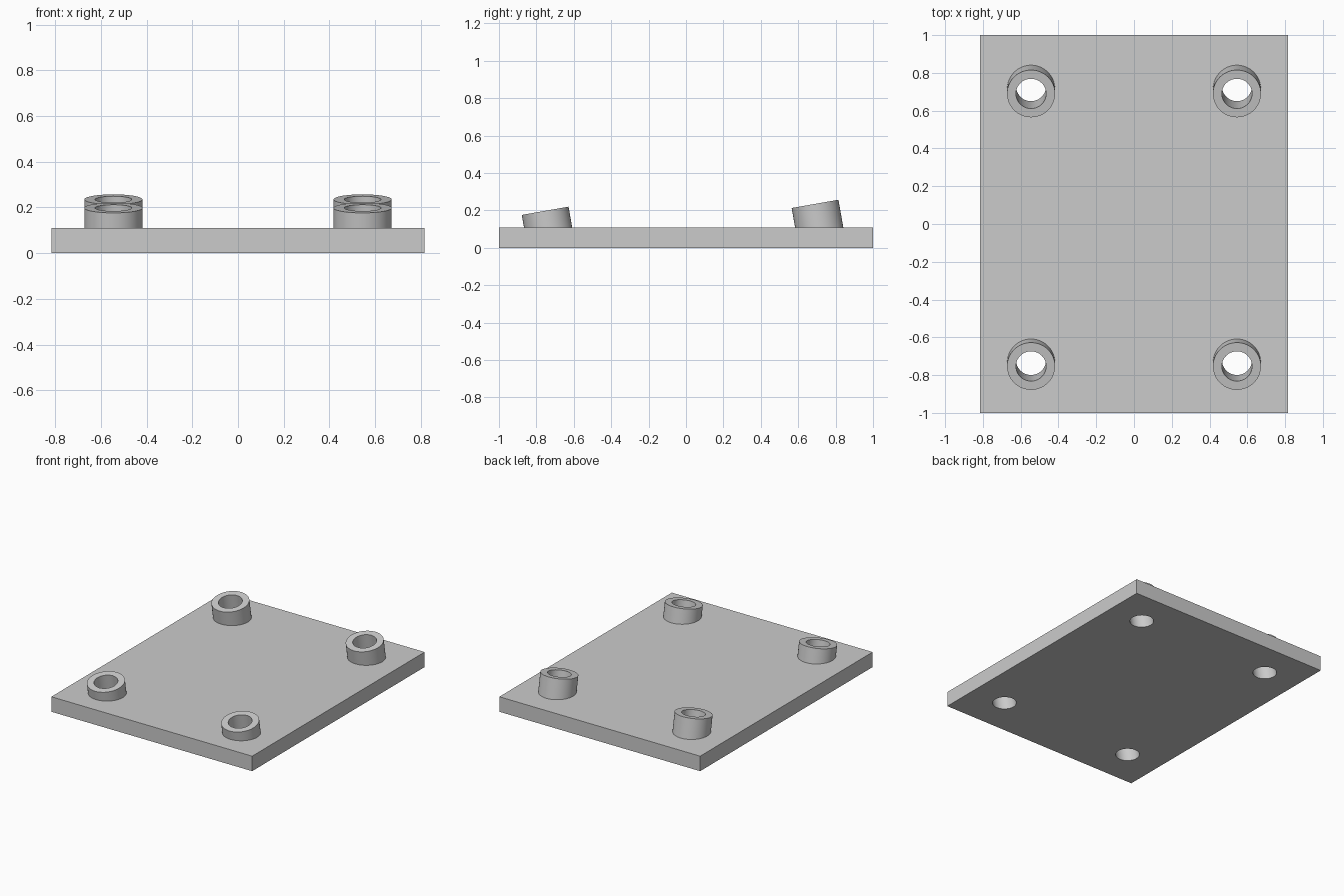
import bpy
import math
from mathutils import Matrix, Vector

if "Cube" in bpy.data.objects:
    bpy.data.objects.remove(bpy.data.objects["Cube"], do_unlink=True)

WIDTH, LENGTH, THICK = 1.63, 2.0, 0.11
TILT = math.radians(10)
OUTER_R, INNER_R = 0.127, 0.08
SIDES = 64

grey = bpy.data.materials.new("plain_grey")
grey.use_nodes = True
colour = (0.6, 0.6, 0.6, 1)
grey.diffuse_color = colour
grey.node_tree.nodes["Principled BSDF"].inputs["Base Color"].default_value = colour


def finish(obj, name):
    obj.name = name
    obj.data.materials.append(grey)
    return obj


def box(name, size, centre):
    bpy.ops.mesh.primitive_cube_add(size=1, location=centre)
    obj = bpy.context.object
    obj.data.transform(Matrix.Diagonal((*size, 1)))
    return finish(obj, name)


def tilted_cylinder(name, radius, top, above, below):
    """Cylinder leaning to the front, reaching above and below its top centre."""
    turn = Matrix.Rotation(TILT, 4, "X")
    centre = Vector(top) + turn @ Vector((0, 0, (above - below) / 2))
    bpy.ops.mesh.primitive_cylinder_add(vertices=SIDES, radius=radius, depth=above + below,
                                        location=centre, rotation=(TILT, 0, 0))
    return finish(bpy.context.object, name)


def boolean(target, cutter, operation):
    mod = target.modifiers.new(operation.lower(), "BOOLEAN")
    mod.operation = operation
    mod.solver = "EXACT"
    mod.object = cutter
    bpy.context.view_layer.objects.active = target
    bpy.ops.object.modifier_apply(modifier=mod.name)
    bpy.data.objects.remove(cutter, do_unlink=True)


# Flat base plate
plate = box("mounting_plate", (WIDTH, LENGTH, THICK), (0, 0, THICK / 2))

# Leaning collars joined to the plate, each with a bore right through
for y, z in ((-0.753, 0.198), (0.69, 0.235)):
    for x in (-0.545, 0.545):
        top = (x, y, z)
        collar = tilted_cylinder("collar", OUTER_R, top, 0, z - 0.04)
        boolean(plate, collar, "UNION")
        bore = tilted_cylinder("bore_cutter", INNER_R, top, 0.1, 0.5)
        boolean(plate, bore, "DIFFERENCE")

# Smooth round walls, crisp edges
bpy.ops.object.select_all(action="DESELECT")
plate.select_set(True)
bpy.context.view_layer.objects.active = plate
bpy.ops.object.shade_smooth_by_angle(angle=math.radians(30))
